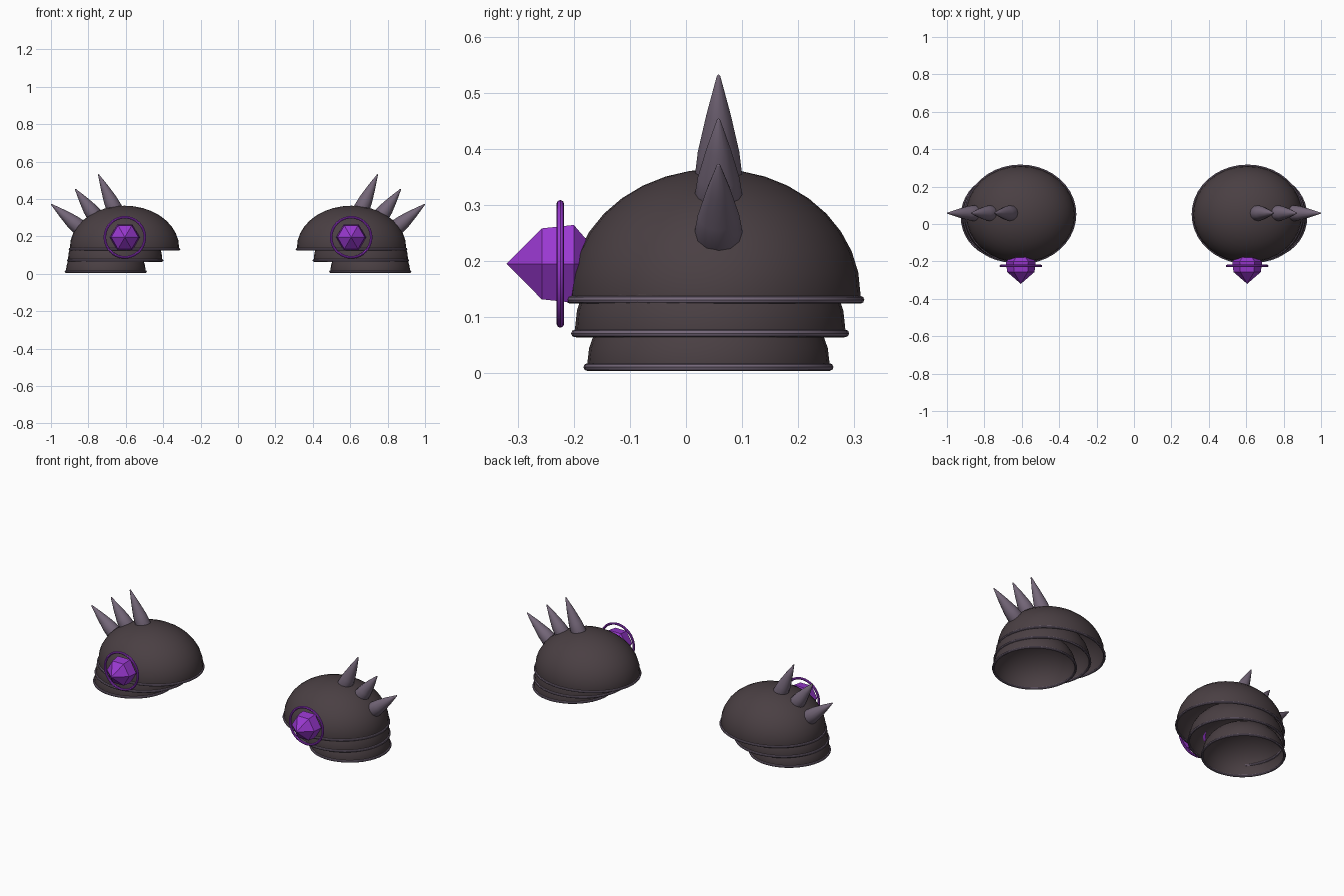
import bpy, bmesh, math
from mathutils import Vector, Matrix

if "Cube" in bpy.data.objects:
    bpy.data.objects.remove(bpy.data.objects["Cube"])


def material(name, rgb):
    m = bpy.data.materials.new(name)
    m.diffuse_color = (*rgb, 1)
    m.use_nodes = True
    m.node_tree.nodes["Principled BSDF"].inputs["Base Color"].default_value = m.diffuse_color
    return m


DARK = material("dark iron", (0.068, 0.050, 0.056))
GREY = material("mauve steel", (0.175, 0.135, 0.190))
PURPLE = material("violet crystal", (0.32, 0.04, 0.63))


def finish(name, bm, mat, smooth=True):
    """Make an object, mirrored across the centre plane into a pair."""
    bmesh.ops.recalc_face_normals(bm, faces=bm.faces)
    me = bpy.data.meshes.new(name)
    bm.to_mesh(me)
    bm.free()
    me.materials.append(mat)
    ob = bpy.data.objects.new(name, me)
    bpy.context.collection.objects.link(ob)
    ob.modifiers.new("pair", 'MIRROR')
    if smooth:
        bpy.context.view_layer.objects.active = ob
        ob.select_set(True)
        bpy.ops.object.shade_smooth_by_angle(angle=math.radians(40))
        ob.select_set(False)
    return ob


def lathe(profile, n, mtx, phase=0.0):
    """Revolve (radius, height) points about local z; zero radius gives a pole."""
    bm = bmesh.new()
    rings = []
    for r, h in profile:
        k = n if r > 0 else 1
        rings.append([bm.verts.new(mtx @ Vector((
            r * math.cos(phase + math.tau * i / n),
            r * math.sin(phase + math.tau * i / n), h))) for i in range(k)])
    for a, b in zip(rings, rings[1:]):
        for i in range(n):
            j = (i + 1) % n
            quad = [a[i % len(a)], a[j % len(a)], b[j % len(b)], b[i % len(b)]]
            bm.faces.new(list(dict.fromkeys(quad)))
    return bm


def hoop(rx, ry, minor, mtx, n=40, k=8):
    """Elliptical ring with a round section."""
    bm = bmesh.new()
    rows = []
    for i in range(n):
        c, s = math.cos(math.tau * i / n), math.sin(math.tau * i / n)
        rows.append([bm.verts.new(mtx @ Vector((
            (rx + minor * math.cos(math.tau * j / k)) * c,
            (ry + minor * math.cos(math.tau * j / k)) * s,
            minor * math.sin(math.tau * j / k)))) for j in range(k)])
    for i in range(n):
        for j in range(k):
            a, b = rows[i], rows[(i + 1) % n]
            bm.faces.new((a[j], b[j], b[(j + 1) % k], a[(j + 1) % k]))
    return bm


# Overlapping open domes, each with a rim: centre x, y, rim z, radius x, y, height
LAYERS = {
    "upper": (0.607, 0.052, 0.124, 0.292, 0.259, 0.240),
    "middle": (0.657, 0.043, 0.064, 0.252, 0.241, 0.207),
    "lower": (0.707, 0.040, 0.004, 0.213, 0.216, 0.176),
}
for label, (cx, cy, z, rx, ry, h) in LAYERS.items():
    skirt = 0.07
    prof = [(0.993, 0.0)]
    for i in range(10):
        t = math.pi / 2 * i / 9
        prof.append((math.cos(t) if i < 9 else 0.0,
                     skirt + (1 - skirt) * math.sin(t)))
    place = Matrix.Translation((cx, cy, z))
    finish(label + "_dome", lathe(prof, 32, place @ Matrix.Diagonal((rx, ry, h, 1))), DARK)
    finish(label + "_rim", hoop(rx, ry, 0.0068, Matrix.Translation((cx, cy, z + 0.007))), GREY)

# Row of spikes over the outer side: base and tip in x, z
SPIKES = [(0.655, 0.335, 0.747, 0.533),
          (0.762, 0.305, 0.871, 0.454),
          (0.842, 0.243, 1.0, 0.373)]
for i, (bx, bz, tx, tz) in enumerate(SPIKES):
    base, tip = Vector((bx, 0.058, bz)), Vector((tx, 0.058, tz))
    d = tip - base
    mtx = Matrix.Translation(base) @ d.to_track_quat('Z', 'Y').to_matrix().to_4x4()
    L = d.length
    prof = [(0, -0.02), (0.034, -0.02), (0.043, 0.012), (0.037, 0.3 * L),
            (0.022, 0.63 * L), (0.003, 0.985 * L), (0, L)]
    finish("spike_%d" % (i + 1), lathe(prof, 12, mtx), GREY)

# Faceted gem facing forward, with a hoop around it
front = Matrix.Translation((0.605, 0, 0.195)) @ Matrix.Rotation(math.radians(90), 4, 'X')
finish("gem", lathe([(0, 0.32), (0.073, 0.257), (0.080, 0.20), (0, 0.14)], 6, front),
       PURPLE, smooth=False)
finish("gem_hoop", hoop(0.107, 0.107, 0.0068, front @ Matrix.Translation((0, 0, 0.224))), PURPLE)
